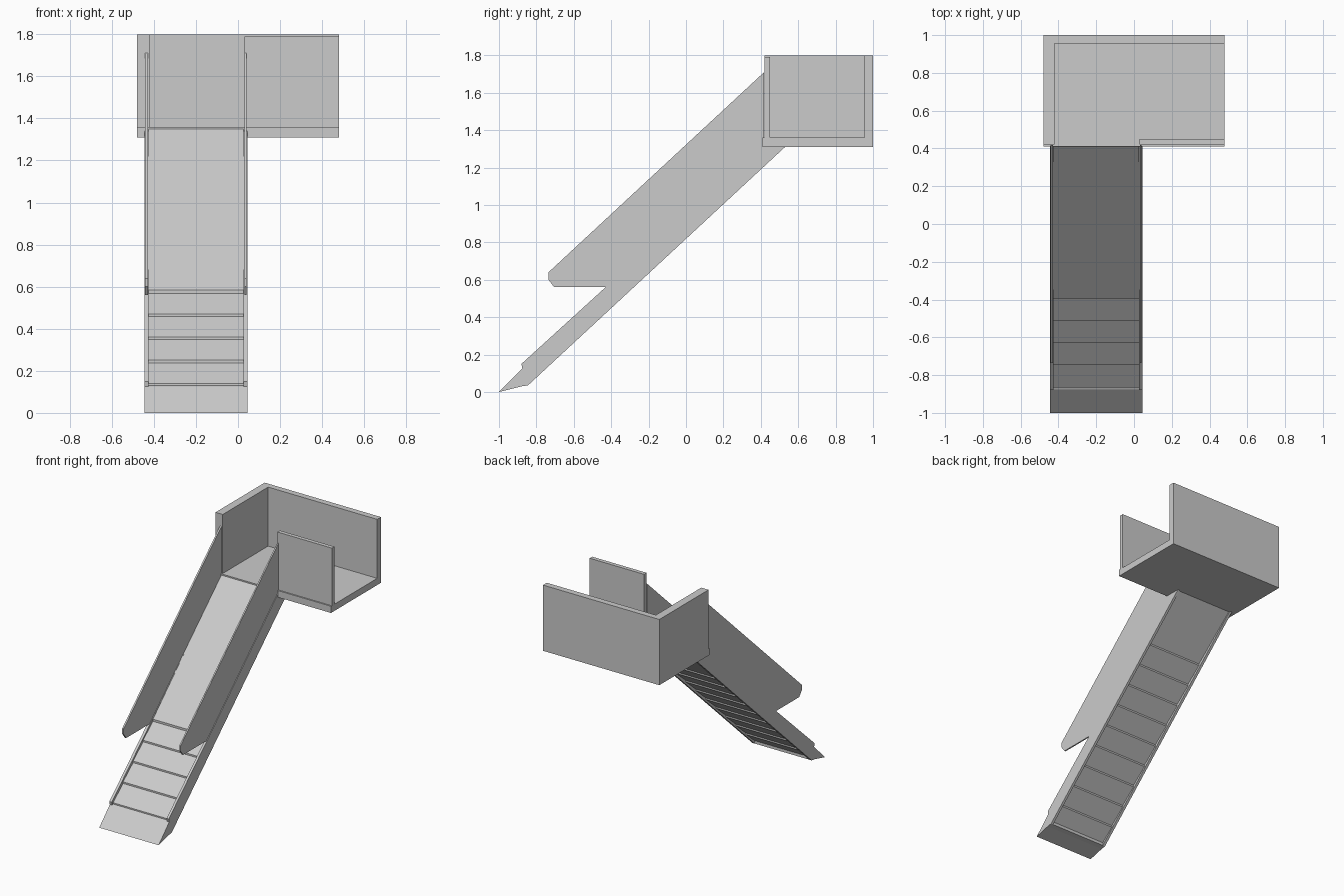
import bpy, bmesh

if "Cube" in bpy.data.objects:
    bpy.data.objects.remove(bpy.data.objects["Cube"], do_unlink=True)

grey = bpy.data.materials.new("light grey metal")
grey.use_nodes = True
colour = (0.6, 0.6, 0.6, 1)
grey.diffuse_color = colour
grey.node_tree.nodes["Principled BSDF"].inputs["Base Color"].default_value = colour


def prism(name, profile, x0, x1):
    """Extrude a side profile of (y, z) points across x."""
    bm = bmesh.new()
    face = bm.faces.new([bm.verts.new((x0, y, z)) for y, z in profile])
    ext = bmesh.ops.extrude_face_region(bm, geom=[face])
    moved = [v for v in ext["geom"] if isinstance(v, bmesh.types.BMVert)]
    bmesh.ops.translate(bm, verts=moved, vec=(x1 - x0, 0, 0))
    bmesh.ops.recalc_face_normals(bm, faces=bm.faces)
    mesh = bpy.data.meshes.new(name)
    bm.to_mesh(mesh)
    bm.free()
    mesh.materials.append(grey)
    obj = bpy.data.objects.new(name, mesh)
    bpy.context.collection.objects.link(obj)
    return obj


def box(name, x, y, z):
    return prism(name, [(y[0], z[0]), (y[1], z[0]), (y[1], z[1]), (y[0], z[1])], *x)


# Upper landing: slab with walls at the back, right and half of the front
box("landing_floor", (-0.48, 0.48), (0.41, 1.0), (1.31, 1.36))
box("landing_back_wall", (-0.48, 0.48), (0.955, 1.0), (1.36, 1.8))
box("landing_right_wall", (-0.48, -0.42), (0.42, 0.955), (1.36, 1.8))
box("landing_front_wall", (0.03, 0.48), (0.42, 0.45), (1.36, 1.79))

# Stringers and the tall side panels above them
stringer = [(-0.875, 0.125), (-0.88, 0.15), (-0.43, 0.56), (0.415, 1.345),
            (0.53, 1.345), (0.53, 1.31), (-0.845, 0.035), (-0.88, 0.035)]
panel = [(-0.43, 0.56), (-0.705, 0.56), (-0.735, 0.6), (-0.735, 0.64),
         (0.418, 1.71), (0.418, 1.32), (-0.41, 0.55)]
for side, outer, inner in (("right", -0.445, -0.425), ("left", 0.045, 0.027)):
    prism(side + "_stringer", stringer, outer, inner)
    s = 1 if inner > outer else -1
    prism(side + "_panel", panel, outer + s * 0.004, inner - s * 0.004)

# Wedge that meets the ground
prism("foot_wedge", [(-1, 0), (-0.875, 0.125), (-0.845, 0.14), (-0.845, 0.035), (-0.88, 0.03)],
      -0.445, 0.045)

# Sloping treads, each with a small lip
RUN, SLOPE, LIP, DEPTH = 0.118, 0.935, 0.012, 0.1


def deck_height(y):
    return 0.14 + SLOPE * (y + 0.865)


for i in range(9):
    y0 = -0.865 + i * RUN
    y1 = y0 + RUN
    a, b = deck_height(y0), deck_height(y1) - LIP
    prism(f"tread_{i + 1}", [(y0, a), (y1, b), (y1, b - DEPTH), (y0, a - DEPTH)],
          -0.425, 0.027)

# Smooth ramp plate over the upper treads, and the closed underside by the landing
y0, y1 = -0.395, 0.415
prism("ramp_plate", [(y0, deck_height(y0) + 0.004), (y1, 1.355),
                     (y1, 1.32), (y0, deck_height(y0) - 0.02)], -0.425, 0.027)
y0 = -0.865 + 9 * RUN
prism("upper_soffit", [(y0, deck_height(y0)), (0.42, 1.33), (0.52, 1.33),
                       (0.52, 1.31), (y0, deck_height(y0) - DEPTH)], -0.425, 0.027)
